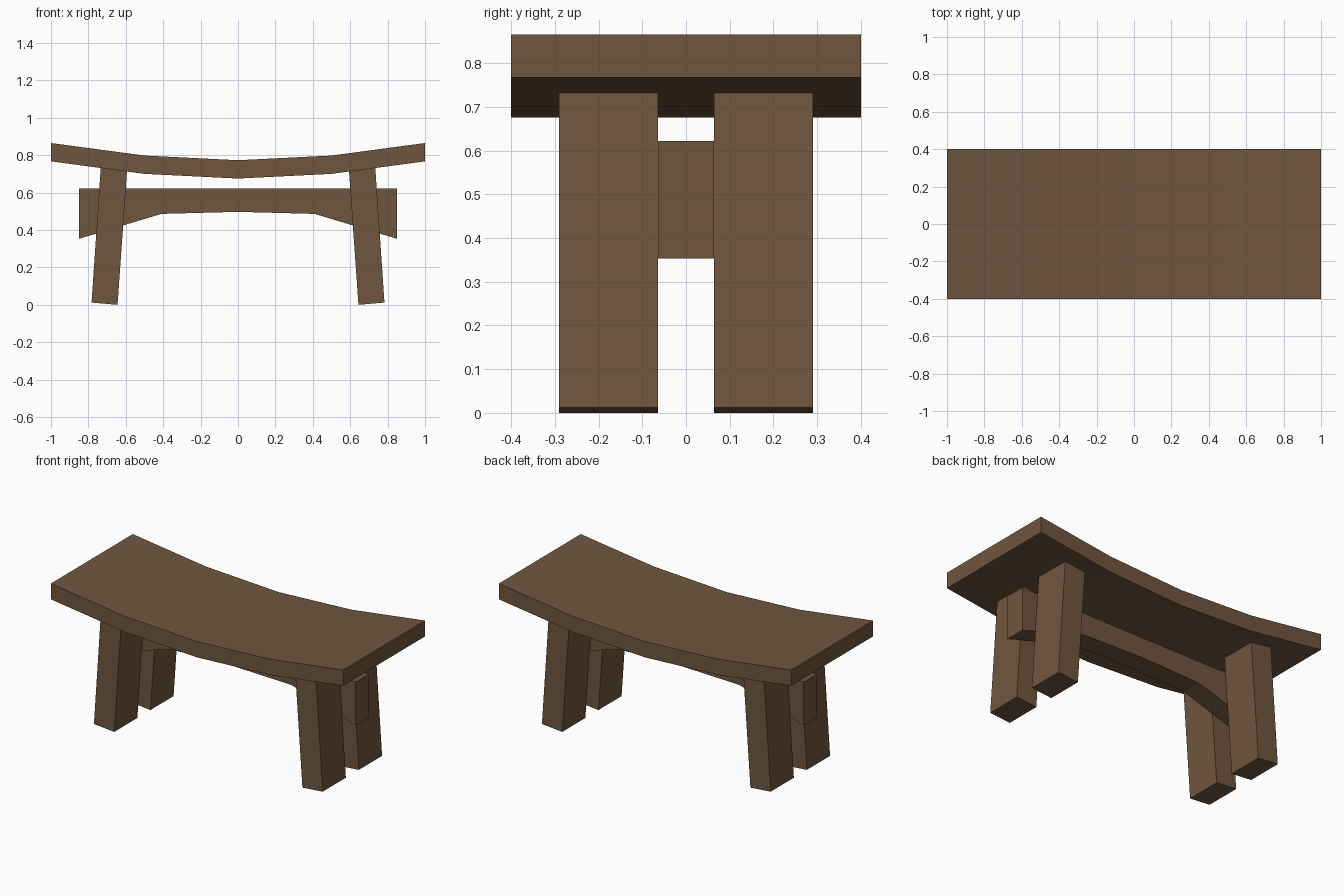
import bpy
import bmesh

cube = bpy.data.objects.get("Cube")
if cube:
    bpy.data.objects.remove(cube, do_unlink=True)

wood = bpy.data.materials.new("brown wood")
wood.use_nodes = True
colour = (0.16, 0.093, 0.049, 1)
wood.diffuse_color = colour
wood.node_tree.nodes["Principled BSDF"].inputs["Base Color"].default_value = colour


def plank(name, lower, upper, y0, y1):
    """Extrude a strip between two x-z edge lines from y0 to y1."""
    bm = bmesh.new()
    rings = []
    for (xa, za), (xb, zb) in zip(lower, upper):
        corners = ((xa, y0, za), (xa, y1, za), (xb, y1, zb), (xb, y0, zb))
        rings.append([bm.verts.new(c) for c in corners])
    for a, b in zip(rings, rings[1:]):
        for i in range(4):
            j = (i + 1) % 4
            bm.faces.new((a[i], a[j], b[j], b[i]))
    bm.faces.new(rings[0])
    bm.faces.new(rings[-1][::-1])
    bmesh.ops.recalc_face_normals(bm, faces=bm.faces)
    mesh = bpy.data.meshes.new(name)
    bm.to_mesh(mesh)
    bm.free()
    mesh.materials.append(wood)
    obj = bpy.data.objects.new(name, mesh)
    bpy.context.collection.objects.link(obj)
    return obj


def mirrored(half):
    """Complete a right-hand edge line, starting at x = 0, to both sides."""
    return [(-x, z) for x, z in half[:0:-1]] + half


# Curved seat
seat_under = mirrored([(0, 0.675), (0.5, 0.70), (1, 0.767)])
seat_top = [(x, z + 0.098) for x, z in seat_under]
plank("seat", seat_under, seat_top, -0.4, 0.4)

# Stretcher with an arched underside
arch = mirrored([(0, 0.497), (0.41, 0.486), (0.85, 0.353)])
plank("stretcher", arch, [(x, 0.622) for x, z in arch], -0.064, 0.064)

# Four splayed legs on either side of the stretcher
for side, s in (("left", 1), ("right", -1)):
    foot = [(s * 0.644, 0), (s * 0.783, 0.012)]
    head = [(s * 0.592, 0.735), (s * 0.733, 0.747)]
    for end, y0, y1 in (("front", -0.29, -0.064), ("back", 0.064, 0.29)):
        plank(f"{end}_{side}_leg", foot, head, y0, y1)
